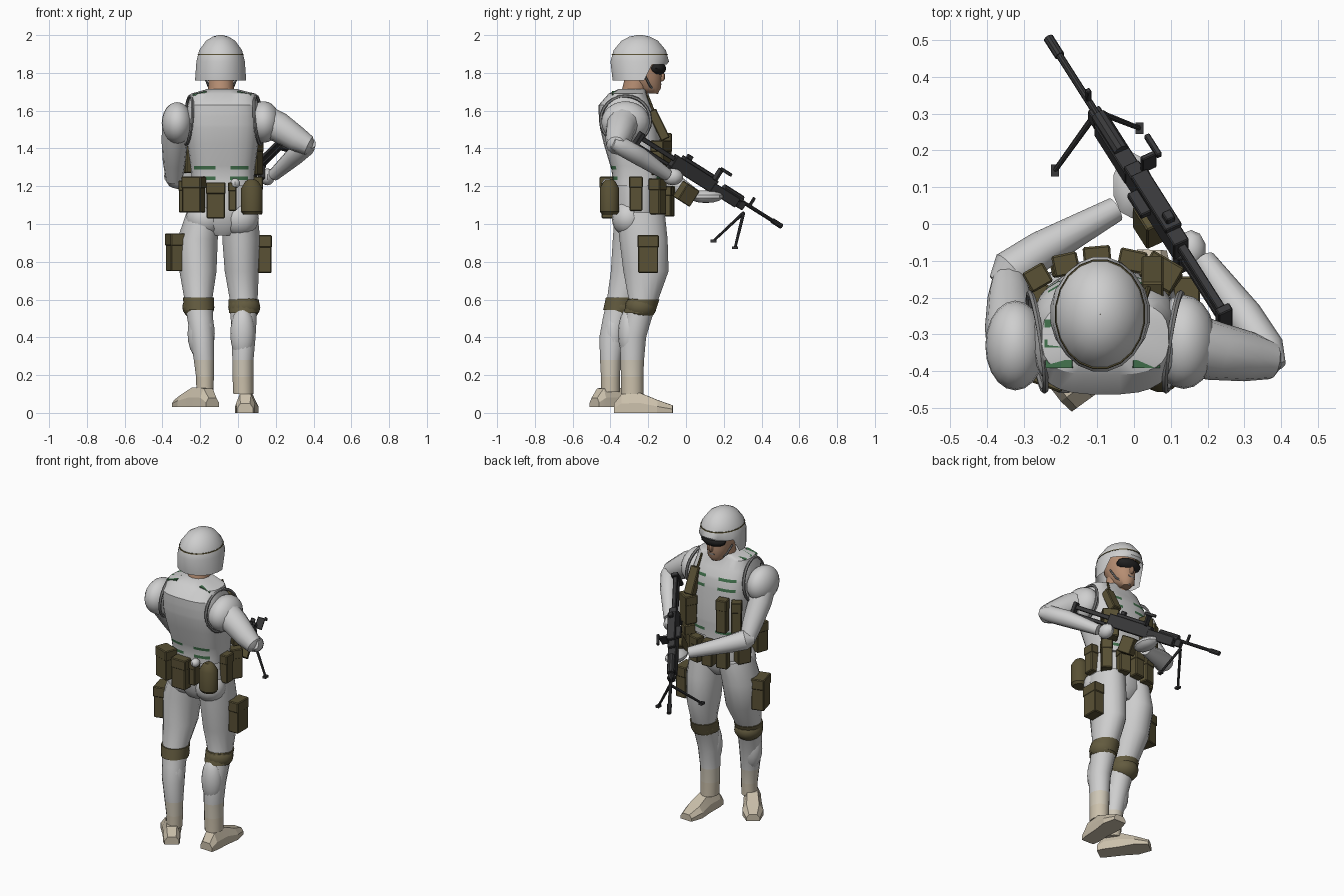
import bpy, bmesh, math
from mathutils import Vector, Matrix

def mat(name, r, g, b):
    m = bpy.data.materials.new(name)
    m.diffuse_color = (r, g, b, 1)
    return m

WHITE = mat("snow_white_cloth", .62, .62, .62)
PALE = mat("pale_beige_cloth", .62, .57, .47)
BEIGE = mat("beige_boot", .6, .53, .41)
OLIVE = mat("olive_gear", .10, .082, .035)
PAD = mat("knee_pad_olive", .125, .105, .05)
GUN = mat("gun_metal", .04, .04, .042)
BLACK = mat("black_goggles", .015, .015, .015)
SKIN = mat("skin", .47, .27, .17)
GREEN = mat("green_webbing", .055, .17, .075)
TRIM = mat("grey_trim", .24, .24, .24)

def finish(name, bm, mats, rule=None, angle=35):
    bmesh.ops.recalc_face_normals(bm, faces=bm.faces[:])
    if rule:
        for f in bm.faces:
            f.material_index = rule(f.calc_center_median())
    me = bpy.data.meshes.new(name)
    bm.to_mesh(me)
    bm.free()
    for m in mats if isinstance(mats, (list, tuple)) else [mats]:
        me.materials.append(m)
    me.shade_smooth()
    me.set_sharp_from_angle(angle=math.radians(angle))
    ob = bpy.data.objects.new(name, me)
    bpy.context.collection.objects.link(ob)
    return ob

def skin(name, rings, mats, rule=None, caps=True, closed=False, angle=35):
    bm = bmesh.new()
    vs = [[bm.verts.new(p) for p in r] for r in rings]
    n = len(vs[0])
    pairs = list(zip(vs, vs[1:])) + ([(vs[-1], vs[0])] if closed else [])
    for a, b in pairs:
        for i in range(n):
            j = (i + 1) % n
            bm.faces.new((a[i], a[j], b[j], b[i]))
    if caps and not closed:
        bm.faces.new(vs[0])
        bm.faces.new(vs[-1])
    return finish(name, bm, mats, rule, angle)

def oval(z, cx, cy, rx, ry, n=16, p=2.0):
    def pw(c):
        return math.copysign(abs(c) ** (2 / p), c)
    an = [2 * math.pi * (i + .5) / n for i in range(n)]
    return [Vector((cx + rx * pw(math.cos(a)), cy + ry * pw(math.sin(a)), z)) for a in an]

def loft(name, rows, mats, n=16, p=2.0, **kw):
    return skin(name, [oval(*r, n=n, p=p) for r in rows], mats, **kw)

def tube(name, pts, mats, n=12, closed=False):
    P = [Vector(p[:3]) for p in pts]
    m, rings = len(P), []
    whole = (P[-1] - P[0]).normalized()
    ref = Vector((1, 0, 0)) if closed or abs(whole.z) > .7 else Vector((0, 0, 1))
    for i in range(m):
        t = P[(i + 1) % m] - P[i - 1] if closed else P[min(i + 1, m - 1)] - P[max(i - 1, 0)]
        t.normalize()
        u = t.cross(ref).normalized()
        v = t.cross(u)
        rings.append([P[i] + pts[i][3] * (u * math.cos(a) + v * math.sin(a))
                      for a in [2 * math.pi * k / n for k in range(n)]])
    return skin(name, rings, mats, closed=closed)

def ball(name, c, r, m, seg=16):
    bm = bmesh.new()
    bmesh.ops.create_uvsphere(bm, u_segments=seg, v_segments=seg // 2 + 2, radius=1,
                              matrix=Matrix.Translation(c) @ Matrix.Diagonal((*r, 1)))
    return finish(name, bm, m)

def box(name, c, size, m, frame=Matrix(), bevel=0):
    bm = bmesh.new()
    bmesh.ops.create_cube(bm, size=1, matrix=frame @ Matrix.Translation(c) @ Matrix.Diagonal((*size, 1)))
    if bevel:
        bmesh.ops.bevel(bm, geom=bm.edges[:], offset=bevel, segments=1, affect='EDGES')
    return finish(name, bm, m, angle=30)

def pouch(name, x, y, z0, z1, w, d, deg, m=OLIVE):
    F = Matrix.Translation((x, y, 0)) @ Matrix.Rotation(math.radians(deg), 4, 'Z')
    h = z1 - z0
    box(name, (0, 0, z0 + h / 2), (w * .94, d * .92, h), m, F, .005)
    box(name + "_flap", (0, 0, z1 - h * .16), (w, d, h * .33), m, F, .005)

# legs, with the cloth turning beige towards the boots
def leg_rule(c):
    return 2 if c.z < .19 else 1 if c.z < .28 else 0
legs = {
    "left": [(1.06, -.18, -.25, .095, .13), (.92, -.214, -.26, .109, .13), (.75, -.212, -.285, .1, .115),
             (.6, -.21, -.34, .075, .08), (.5, -.2, -.37, .07, .072), (.4, -.19, -.39, .064, .07),
             (.28, -.18, -.4, .055, .056), (.19, -.175, -.4, .048, .051), (.11, -.175, -.4, .046, .05)],
    "right": [(1.06, .01, -.24, .095, .13), (.92, .017, -.225, .102, .13), (.75, .02, -.212, .092, .122),
              (.6, .03, -.225, .075, .08), (.5, .03, -.255, .07, .075), (.4, .03, -.28, .064, .07),
              (.28, .026, -.285, .057, .064), (.19, .026, -.285, .056, .06), (.1, .028, -.285, .054, .06)]}
for side, rows in legs.items():
    loft(side + "_leg", rows, [WHITE, PALE, BEIGE], rule=leg_rule)
ball("left_calf", (-.195, -.385, .42), (.072, .06, .14), WHITE)
ball("right_calf", (.025, -.3, .42), (.066, .06, .14), WHITE)

# low-poly boots: stations along the foot as (distance, half width, height)
def boot(name, x, y, z, deg):
    F = Matrix.Translation((x, y, z)) @ Matrix.Rotation(math.radians(deg), 4, 'Z')
    rings = []
    for s, w, h in [(0, .042, .05), (.04, .05, .1), (.14, .052, .105), (.23, .062, .068), (.31, .04, .04)]:
        rings.append([F @ Vector(q) for q in [(s, -w, 0), (s, w, 0), (s, w, h * .5), (s, w * .6, h),
                                              (s, -w * .6, h), (s, -w, h * .5)]])
    skin(name, rings, BEIGE, angle=15)
boot("left_boot", -.135, -.485, .03, 126)
boot("right_boot", .038, -.38, 0, 88)

# knee pads and their straps
ball("left_knee_pad", (-.21, -.342, .56), (.085, .088, .068), PAD)
ball("right_knee_pad", (.033, -.24, .56), (.085, .084, .07), PAD)
loft("left_knee_strap", [(.545, -.206, -.357, .079, .083), (.61, -.21, -.338, .084, .088)], PAD)
loft("right_knee_strap", [(.53, .03, -.247, .079, .084), (.6, .03, -.226, .082, .087)], PAD)

# pelvis and seat
loft("pelvis", [(.94, -.085, -.26, .09, .08), (1.0, -.085, -.26, .17, .125), (1.08, -.085, -.26, .185, .13),
                (1.24, -.08, -.26, .165, .125)], WHITE, n=20)
for side, x in (("left", -.175), ("right", .01)):
    ball(side + "_seat", (x, -.305, 1.03), (.1, .088, .095), WHITE)

# vest, with green webbing strips as cut bands
def vest_rule(c):
    back, x = c.y < -.33, abs(c.x + .085)
    strip = any(abs(c.z - z) < .005 for z in ((1.243, 1.298) if back else (1.243, 1.518, 1.578)))
    return 1 if strip and .03 < x < .14 else 0
loft("vest", [(1.2, -.08, -.26, .165, .13), (1.234, -.08, -.26, .166, .13), (1.252, -.08, -.26, .167, .131),
              (1.289, -.08, -.262, .17, .134), (1.307, -.08, -.264, .172, .137), (1.42, -.08, -.285, .188, .15),
              (1.509, -.08, -.298, .195, .158), (1.527, -.08, -.3, .195, .158), (1.569, -.08, -.306, .194, .156),
              (1.587, -.08, -.309, .193, .154), (1.63, -.08, -.322, .187, .141), (1.69, -.078, -.31, .172, .1),
              (1.715, -.085, -.285, .075, .07)], [WHITE, GREEN], n=28, p=3.0, rule=vest_rule, angle=25)
for side, x, s in (("left", -.205, 1), ("right", .035, -1)):
    F = Matrix.Translation((x, 0, 1.697)) @ Matrix.Rotation(-s * .25, 4, 'Y')
    for k, (y, dz) in enumerate(((-.27, 0), (-.325, 0), (-.38, -.006))):
        box(f"{side}_shoulder_webbing_{k}", (0, y, dz), (.075, .022, .009), GREEN, F)
    # armhole trim
    cx = -.078 + (.185 if s < 0 else -.185)
    tube(side + "_armhole_trim", [(cx - s * (.02 * math.cos(a) - .012 * math.sin(a)), -.32 + .132 * math.cos(a),
         1.55 + .128 * math.sin(a), .009) for a in [math.pi * k / 12 for k in range(24)]], TRIM, 6, True)

# arms and gloves
ball("left_shoulder", (-.322, -.33, 1.535), (.082, .122, .11), WHITE, 20)
ball("right_shoulder", (.135, -.32, 1.54), (.088, .128, .11), WHITE, 20)
tube("left_upper_arm", [(-.325, -.34, 1.56, .075), (-.335, -.28, 1.44, .07), (-.338, -.2, 1.33, .06),
                        (-.338, -.14, 1.235, .045)], WHITE)
tube("left_forearm", [(-.365, -.165, 1.255, .035), (-.335, -.13, 1.25, .06), (-.25, -.07, 1.22, .052),
                      (-.05, .04, 1.155, .034)], WHITE)
tube("right_upper_arm", [(.12, -.32, 1.55, .09), (.22, -.345, 1.51, .08), (.31, -.36, 1.45, .068),
                         (.375, -.37, 1.415, .052), (.395, -.372, 1.41, .025)], WHITE)
tube("right_forearm", [(.385, -.39, 1.43, .03), (.36, -.34, 1.41, .05), (.3, -.25, 1.36, .05),
                       (.19, -.1, 1.26, .033)], WHITE)
ball("left_glove", (-.005, .105, 1.145), (.055, .092, .034), WHITE, 10)
ball("right_glove", (.155, -.07, 1.25), (.042, .055, .045), WHITE, 10)

# head
tube("neck", [(-.09, -.28, 1.66, .07), (-.09, -.25, 1.8, .065)], SKIN)
loft("face", [(1.69, -.09, -.185, .032, .035), (1.72, -.09, -.2, .058, .07), (1.77, -.09, -.222, .073, .092),
              (1.82, -.09, -.235, .08, .11), (1.88, -.09, -.24, .08, .11)], SKIN, angle=50)
ball("nose", (-.09, -.128, 1.78), (.014, .018, .026), SKIN, 8)
box("mouth", (-.09, -.136, 1.74), (.04, .01, .008), TRIM)
ball("goggles", (-.09, -.158, 1.824), (.082, .053, .039), BLACK, 12)
rows = [(1.76, .137, .145), (1.86, .13, .157), (1.92, .115, .14), (1.97, .078, .098),
        (1.992, .042, .055), (2.0, .012, .015), (2.0, .001, .001)]
rings = [oval(z, -.092, -.245, rx, ry, 20) for z, rx, ry in rows]
for v in rings[0]:
    if v.y > -.21:
        v.z = 1.845
skin("helmet", rings, WHITE, caps=False)
loft("helmet_band", [(1.895, -.092, -.245, .1235, .1505), (1.901, -.092, -.245, .122, .149)], OLIVE, n=20)
for side, s in (("left", -1), ("right", 1)):
    tube(side + "_chin_strap", [(-.09 + s * .09, -.22, 1.79, .006), (-.09 + s * .066, -.19, 1.73, .006),
                                (-.09, -.15, 1.693, .006)], TRIM, 6)

# pouches: x, y, bottom, top, width, depth, turn
P = {"back_left_pouch": (-.235, -.4, 1.06, 1.25, .11, .085, -20), "back_pouch": (-.118, -.41, 1.03, 1.22, .105, .08, 0),
     "back_tool_pouch": (-.03, -.405, 1.07, 1.22, .045, .06, 0), "right_hip_pouch": (.1, -.265, 1.07, 1.25, .065, .075, 0),
     "right_front_pouch": (.085, -.15, 1.05, 1.24, .07, .075, -35), "right_chest_pouch": (.075, -.13, 1.26, 1.44, .1, .08, -30),
     "belt_pouch_a": (-.005, -.1, 1.04, 1.2, .075, .06, -12), "belt_pouch_b": (-.1, -.09, 1.04, 1.2, .075, .06, 5),
     "belt_pouch_c": (-.19, -.11, 1.04, 1.2, .075, .06, 12), "left_hip_pouch": (-.265, -.2, 1.06, 1.23, .09, .07, 60),
     "chest_pouch_c": (-.185, -.11, 1.27, 1.48, .07, .06, 12), "chest_pouch_d": (-.262, -.145, 1.27, 1.47, .065, .06, 30),
     "left_thigh_pouch": (-.33, -.295, .75, .95, .085, .125, 15), "right_thigh_pouch": (.142, -.2, .74, .94, .075, .115, 0)}
for name, v in P.items():
    pouch(name, *v)
loft("canteen", [(1.05, .073, -.405, .045, .04), (1.065, .073, -.405, .057, .052), (1.19, .073, -.405, .057, .052),
                 (1.225, .073, -.405, .035, .032), (1.235, .073, -.405, .02, .02)], OLIVE)
ball("round_canister", (-.015, -.415, 1.215), (.027, .03, .027), WHITE, 10)
R = Matrix.Translation((.05, -.145, 1.525)) @ Matrix.Rotation(math.radians(26), 4, 'X')
box("radio", (0, 0, 0), (.06, .05, .17), OLIVE, R, .005)
tube("radio_antenna", [(.04, -.17, 1.59, .008), (.03, -.205, 1.685, .006)], OLIVE, 6)

# machine gun, built along its own axis: s forward, lateral to the left, up
o, e = Vector((.25, -.26, 1.455)), Vector((-.23, .495, .98))
d = (e - o).normalized()
up = (Vector((0, 0, 1)) - d * d.z).normalized()
up = (up + .3 * d.cross(up)).normalized()
G = Matrix((d, up.cross(d), up)).transposed().to_4x4()
G.translation = o
L = (e - o).length
for name, c, size in [
        ("gun_butt_plate", (.012, 0, -.015), (.024, .042, .11)), ("gun_stock_top", (.13, 0, .012), (.25, .024, .026)),
        ("gun_stock_lower", (.13, 0, -.03), (.22, .02, .02)), ("gun_receiver", (.4, 0, 0), (.29, .046, .075)),
        ("gun_feed_cover", (.4, 0, .044), (.2, .05, .02)), ("gun_handguard", (.62, 0, -.008), (.18, .05, .055)),
        ("gun_grip", (.265, 0, -.07), (.035, .028, .08)), ("gun_feed_tray", (.43, .03, .015), (.08, .045, .022)),
        ("gun_carry_handle", (.53, -.06, .1), (.075, .016, .018)), ("gun_handle_post", (.51, -.035, .065), (.014, .045, .07)),
        ("gun_rear_sight", (.33, 0, .062), (.03, .026, .026)), ("gun_front_sight", (.79, 0, .035), (.015, .014, .06)),
        ("gun_gas_block", (.74, 0, -.005), (.04, .036, .045))]:
    box(name, c, size, GUN, G, .003)
box("ammo_box", (.43, 0, -.11), (.085, .07, .1), OLIVE, G, .004)
def rod(name, a, b, r):
    tube(name, [(*(G @ Vector(a)), r), (*(G @ Vector(b)), r)], GUN, 10)
rod("gun_barrel", (.6, 0, .012), (L, 0, .012), .01)
rod("gun_gas_tube", (.6, 0, -.018), (.76, 0, -.018), .01)
rod("gun_heat_shield", (.6, 0, .02), (.73, 0, .02), .022)
rod("gun_flash_hider", (L - .06, 0, .012), (L + .005, 0, .012), .014)

# bipod
for side, foot in (("left", (-.215, .145, .91)), ("right", (.015, .26, .875))):
    tube(side + "_bipod_leg", [(-.1, .305, 1.06, .009), (*foot, .007)], GUN, 8)
    box(side + "_bipod_foot", foot, (.022, .032, .014), GUN)
